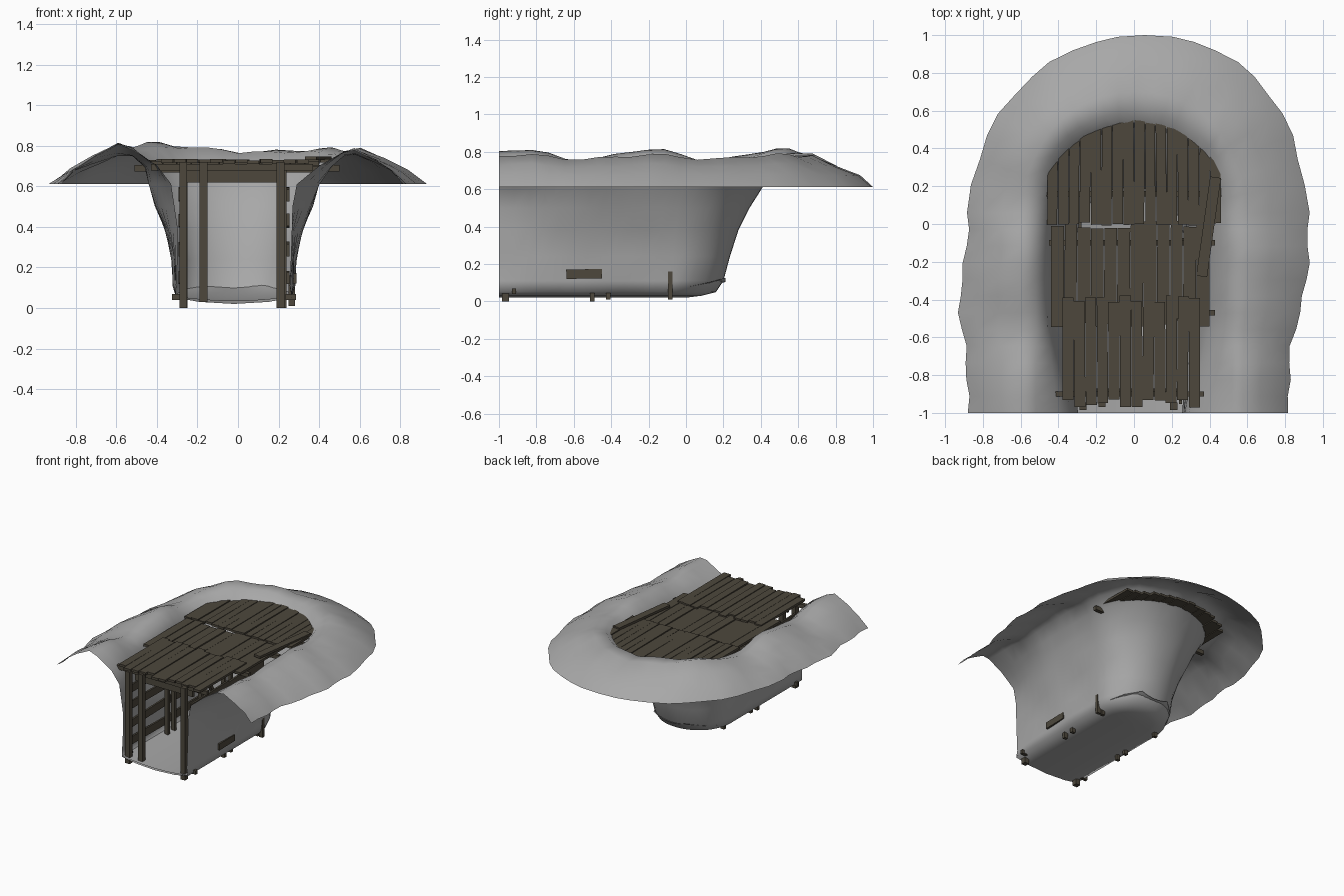
import bpy, bmesh, math, random
from mathutils import Matrix, Vector

if "Cube" in bpy.data.objects:
    bpy.data.objects.remove(bpy.data.objects["Cube"])
random.seed(4)

def material(name, col):
    m = bpy.data.materials.new(name)
    m.diffuse_color = (*col, 1)
    m.use_nodes = True
    m.node_tree.nodes["Principled BSDF"].inputs["Base Color"].default_value = m.diffuse_color
    return m

EARTH = material("grey earth", (0.39, 0.39, 0.39))
WOOD = material("dark weathered wood", (0.075, 0.064, 0.046))

def finish(name, bm, mat):
    me = bpy.data.meshes.new(name)
    bm.to_mesh(me)
    bm.free()
    me.materials.append(mat)
    ob = bpy.data.objects.new(name, me)
    bpy.context.collection.objects.link(ob)
    return ob

def boards(name, items):
    """One object of boxes: (centre, size, axis, degrees)."""
    bm = bmesh.new()
    for c, s, axis, deg in items:
        M = (Matrix.Translation(c) @ Matrix.Rotation(math.radians(deg), 4, axis)
             @ Matrix.Diagonal((*s, 1)))
        bmesh.ops.create_cube(bm, size=1, matrix=M)
    return finish(name, bm, WOOD)

# Earth shell: U-shaped rings (half width, back y, z, noise) from outer rim to floor
RINGS = [(.88, 1.0, .612, 0), (.80, .93, .68, .3), (.70, .82, .735, .7),
         (.59, .70, .785, 1), (.52, .59, .77, .7), (.46, .51, .70, .3),
         (.42, .41, .61, .1), (.385, .34, .50, 0), (.335, .28, .38, 0),
         (.305, .235, .24, 0), (.298, .20, .11, 0), (.285, .16, .05, 0),
         (.17, .08, .03, 0), (0, 0, .02, 0)]
PINCH = {5: .40, 6: .31, 7: .29, 8: .28, 9: .28, 10: .28}   # half width at the open front
STRAIGHT, ARC = 12, 22
SHIFT = -.02

def ring_points(i, w, yb, z, n):
    yc = min(yb - w, 0.06)
    pts = [(-w, -1 + (yc + 1) * k / STRAIGHT) for k in range(STRAIGHT)]
    for k in range(ARC + 1):
        a = math.pi * (1 - k / ARC)
        c, s = math.cos(a), math.sin(a)
        pts.append((math.copysign(abs(c) ** .95, c) * w, yc + abs(s) ** .95 * (yb - yc)))
    pts += [(w, -1 + (yc + 1) * k / STRAIGHT) for k in reversed(range(STRAIGHT))]
    out = []
    for j, (x, y) in enumerate(pts):
        left = x < 0
        # the trench pinches to upright walls at the open front
        if i in PINCH and y < -.5:
            t = ((-.5 - y) / .5) ** 1.2
            x = math.copysign(abs(x) * (1 - t) + PINCH[i] * t, x)
        # wavy outer outline
        if i < 4:
            k = 1 - i / 4
            if left:
                x -= k * .045 * math.exp(-((y + .42) / .22) ** 2)
            else:
                x += k * (.045 * math.exp(-((y + .1) / .35) ** 2)
                          - .06 * min(1, max(0, (-.35 - y) / .35)))
            x += k * (.06 * max(0, y) + .01 * math.sin(j * 1.9 + i))
        # lumpy bank, lower on the right
        bump = math.cos((y + .2) * 9)
        zz = z + n * (.03 * bump if left else .012 * bump - .012)
        zz += n * .008 * math.sin(j * 1.7 + i)
        if i >= 6:
            x += SHIFT
        if 6 < i < 11:
            x += .005 * math.sin(j * 1.1 + i * 1.7)
        out.append(Vector((x, max(-1, min(1, y)), zz)))
    return out

bm = bmesh.new()
rows = [[bm.verts.new(p) for p in ring_points(i, *r)] for i, r in enumerate(RINGS)]
for a, b in zip(rows, rows[1:]):
    for k in range(len(a) - 1):
        bm.faces.new((a[k], b[k], b[k + 1], a[k + 1]))
bmesh.ops.remove_doubles(bm, verts=bm.verts, dist=.002)
bmesh.ops.dissolve_degenerate(bm, edges=bm.edges, dist=.0005)
bmesh.ops.recalc_face_normals(bm, faces=bm.faces)
# open sheet: make the floor and bank look upward
if sum(f.normal.z * f.calc_area() for f in bm.faces) < 0:
    bmesh.ops.reverse_faces(bm, faces=bm.faces)
for f in bm.faces:
    f.smooth = True
finish("earth_bank_and_trench", bm, EARTH)

# Trodden floor: shallow dish rising at its back and sides
bm = bmesh.new()
bmesh.ops.create_grid(bm, x_segments=8, y_segments=14, size=1)
for v in bm.verts:
    u, t = v.co.x, (v.co.y + 1) / 2
    y = -1 + 1.21 * t
    half = .285 * math.sqrt(max(.12, 1 - (max(0, y + .1) / .34) ** 2))
    v.co = (u * half + SHIFT, y,
            .034 + .022 * u * u + .07 * max(0, (y + .25) / .46) ** 2)
for f in bm.faces:
    f.smooth = True
finish("trench_floor", bm, EARTH)

# Roof planks in three overlapping rows
def plank_row(name, x0, x1, count, front, back, z, jitter, tilt=0):
    step = (x1 - x0) / count
    items = []
    for k in range(count):
        x = x0 + step * (k + .5)
        y0 = front + random.uniform(-jitter, jitter)
        y1 = back(x) + random.uniform(-jitter, jitter)
        items.append(((x, (y0 + y1) / 2, z + random.uniform(-.004, .004)),
                      (step * random.uniform(.9, .98), y1 - y0, .018),
                      'Z', random.uniform(-.6, .6)))
    boards(name, items)

plank_row("roof_planks_back", -.46, .46, 16, .0,
          lambda x: .44 + .17 * (1 - (x / .46) ** 2), .722, .01)
plank_row("roof_planks_middle", -.44, .40, 12, -.52, lambda x: .0, .712, .025)
plank_row("roof_planks_front", -.38, .35, 12, -.95, lambda x: -.395, .722, .022)
boards("loose_roof_plank", [((.395, -.015, .738), (.058, .53, .018), 'Z', -8)])

# Roof cross beams and front header
boards("roof_beams", [((-.005, .16, .688), (1.01, .028, .032), 'Z', 0),
                      ((-.01, -.10, .685), (.88, .028, .032), 'Z', 0),
                      ((0, -.47, .685), (.86, .028, .032), 'Z', 0),
                      ((-.03, -.90, .693), (.80, .028, .032), 'Z', 0)])
boards("front_header", [((-.02, -.88, .65), (.50, .02, .065), 'Y', 0)])

# Entrance posts
boards("entrance_posts", [((-.27, -.965, .36), (.038, .038, .72), 'Z', 0),
                          ((-.17, -.95, .375), (.038, .038, .69), 'Z', 0),
                          ((.21, -.965, .36), (.038, .038, .72), 'Z', 0)])

# Wall posts and horizontal revetment boards on both sides
posts, planks = [], []
for side in (-1, 1):
    for y, base in ((-.50, 0), (-.415, .01), (-.085, .01)):
        posts.append(((side * .245 + SHIFT, y, (base + .69) / 2),
                      (.03, .024, .69 - base), 'Z', 0))
    for z in (.15, .29, .43, .56):
        for yc, ln in ((-.70, .46), (-.24, .44)):
            planks.append(((side * .266 + SHIFT, yc + random.uniform(-.03, .03), z),
                           (.014, ln, .06), 'X', random.uniform(-2, 2)))
    # short stubs poking through the earth
    planks.append(((side * .28 + SHIFT, -.92, .055), (.05, .022, .03), 'Z', 0))
planks.append(((.278, -.545, .147), (.02, .19, .05), 'X', 1))
posts.append(((.215, -.62, .55), (.025, .025, .30), 'X', 25))   # diagonal brace
posts.append(((.285 + SHIFT, -.085, .085), (.03, .024, .15), 'Z', 0))
boards("wall_posts", posts)
boards("wall_boards", planks)
